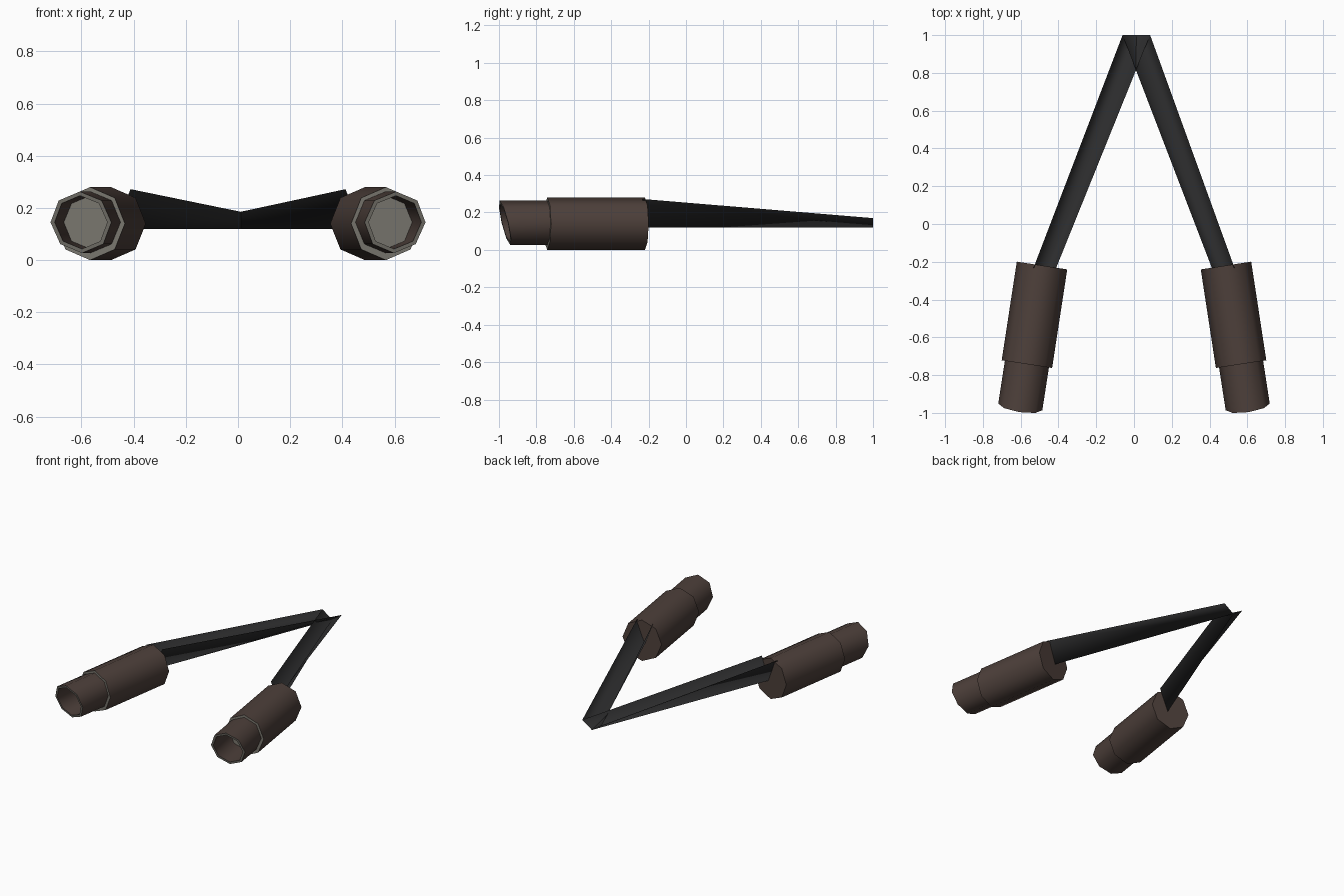
import bpy, bmesh, math
from mathutils import Vector

if "Cube" in bpy.data.objects:
    bpy.data.objects.remove(bpy.data.objects["Cube"])


def material(name, rgb):
    m = bpy.data.materials.new(name)
    m.diffuse_color = (*rgb, 1)
    m.use_nodes = True
    m.node_tree.nodes["Principled BSDF"].inputs["Base Color"].default_value = m.diffuse_color
    return m


BROWN = material("brown grip", (0.075, 0.051, 0.043))
GREY = material("grey end", (0.19, 0.18, 0.155))
CHARCOAL = material("charcoal arm", (0.027, 0.027, 0.028))


def finish(bm, name, mats, angle=None):
    me = bpy.data.meshes.new(name)
    bm.to_mesh(me)
    bm.free()
    for m in mats:
        me.materials.append(m)
    ob = bpy.data.objects.new(name, me)
    bpy.context.collection.objects.link(ob)
    if angle is None:
        for p in me.polygons:
            p.use_smooth = True
    else:
        bpy.ops.object.select_all(action='DESELECT')
        ob.select_set(True)
        bpy.context.view_layer.objects.active = ob
        bpy.ops.object.shade_smooth_by_angle(angle=math.radians(angle))
    return ob


def grip(name, side):
    """Octagonal stepped handle, hollow at the front, with a slanted mouth."""
    back, step, front = Vector((0.487, -0.22)), Vector((0.567, -0.742)), Vector((0.602, -0.968))
    axis = (front - back).normalized()
    across = Vector((-axis.y, axis.x))
    # centre, z centre, half width, half height, mouth slant
    rings = [(back, 0.14, 0.135, 0.14, 0),
             (step, 0.14, 0.135, 0.14, 0),
             (step, 0.145, 0.118, 0.118, 0),
             (front, 0.145, 0.118, 0.118, 0.24),
             (front, 0.145, 0.102, 0.102, 0.24),
             (step, 0.145, 0.102, 0.102, 0)]
    bm = bmesh.new()
    loops = []
    for c, z, w, h, slant in rings:
        loop = []
        for i in range(8):
            a = i * math.pi / 4
            dz = h * math.sin(a)
            p = c + across * (w * math.cos(a)) + axis * (slant * dz)
            loop.append(bm.verts.new((side * p.x, p.y, z + dz)))
        loops.append(loop)
    grey_bands = (1, 3)  # step lip and mouth rim
    for k in range(5):
        for i in range(8):
            j = (i + 1) % 8
            f = bm.faces.new((loops[k][i], loops[k][j], loops[k + 1][j], loops[k + 1][i]))
            f.material_index = 1 if k in grey_bands else 0
    bm.faces.new(loops[0])
    bm.faces.new(loops[-1]).material_index = 1  # floor of the hollow
    bmesh.ops.recalc_face_normals(bm, faces=bm.faces)
    finish(bm, name, (BROWN, GREY), 50)


def arm(name, side):
    """Folded V-shaped trough, deep at the grip and shallow at the tip."""
    bm = bmesh.new()
    mid = 0.0125
    near = [(0.532, 0.272), (0.472, 0.12), (0.412, 0.272)]
    far = [(0.073, 0.17), (0.0, 0.12), (-0.073, 0.17)]
    a = [bm.verts.new((side * x, -0.232, z)) for x, z in near]
    b = [bm.verts.new((mid + side * x, 1.0, z)) for x, z in far]
    for i in range(2):
        bm.faces.new((a[i], a[i + 1], b[i + 1], b[i]))
    for f in bm.faces:
        f.normal_update()
        if f.normal.z < 0:
            f.normal_flip()
    finish(bm, name, (CHARCOAL,))


for side, label in ((-1, "left"), (1, "right")):
    grip(label + "_grip", side)
    arm(label + "_arm", side)
